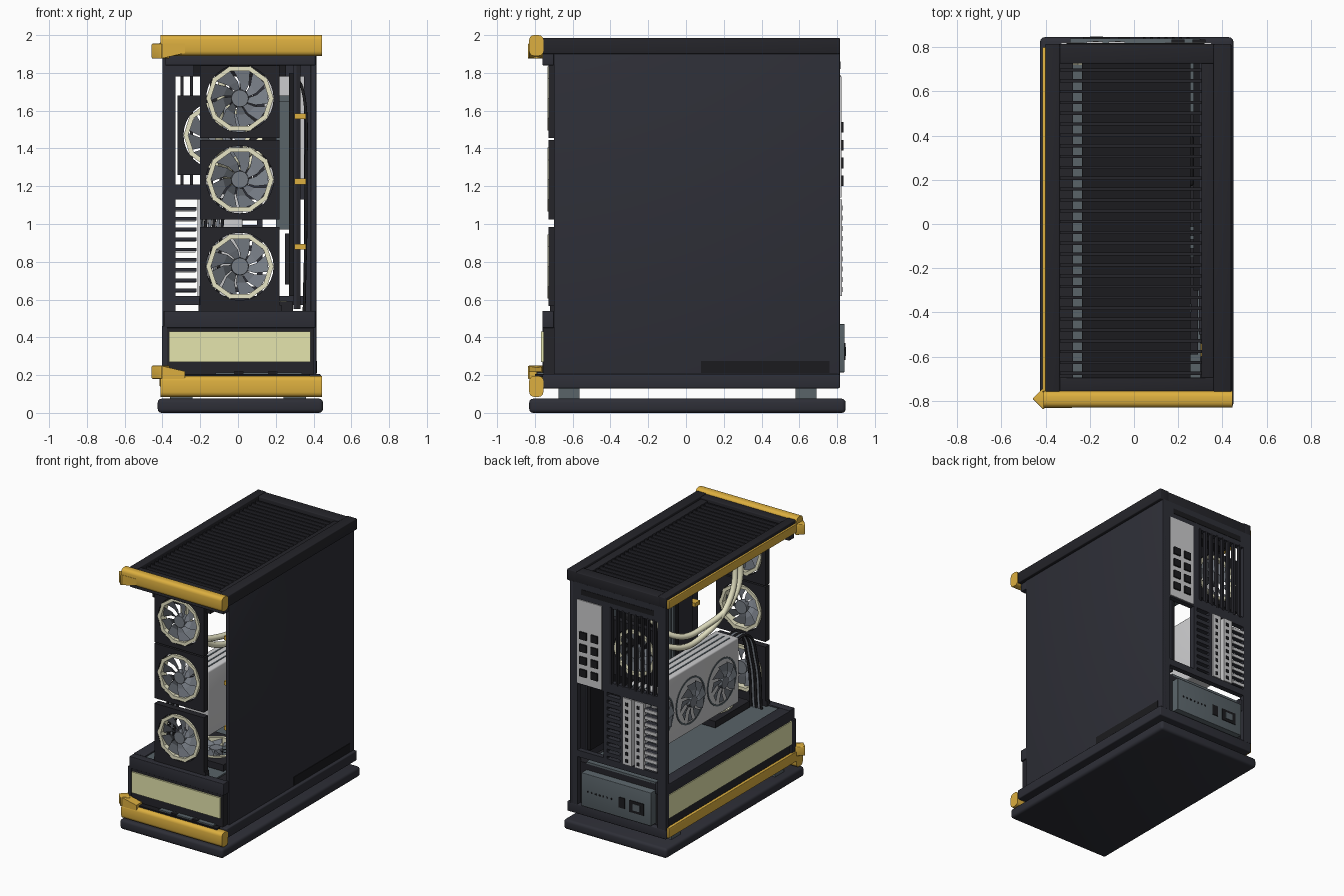
import bpy, bmesh
from math import sin, cos, pi, radians
from mathutils import Matrix

old = bpy.data.objects.get("Cube")
if old:
    bpy.data.objects.remove(old, do_unlink=True)


def material(name, *rgb):
    m = bpy.data.materials.new(name)
    m.use_nodes = True
    m.diffuse_color = (*rgb, 1)
    m.node_tree.nodes["Principled BSDF"].inputs["Base Color"].default_value = (*rgb, 1)
    return m


CHARCOAL = material("charcoal", .027, .028, .038)
GRAPHITE = material("graphite", .018, .018, .023)
BLACK = material("black", .011, .011, .013)
GOLD = material("gold", .72, .43, .05)
CREAM = material("cream", .78, .78, .42)
IVORY = material("ivory", .8, .78, .56)
SLATE = material("slate", .1, .125, .14)
BLADE = material("blade grey", .18, .2, .23)
SILVER = material("silver", .6, .6, .61)


def finish(name, bm, mat, matrix=Matrix(), smooth=False):
    bmesh.ops.recalc_face_normals(bm, faces=bm.faces)
    me = bpy.data.meshes.new(name)
    bm.to_mesh(me)
    bm.free()
    me.materials.append(mat)
    ob = bpy.data.objects.new(name, me)
    bpy.context.collection.objects.link(ob)
    ob.matrix_world = matrix
    if smooth:
        bpy.ops.object.select_all(action='DESELECT')
        ob.select_set(True)
        bpy.context.view_layer.objects.active = ob
        bpy.ops.object.shade_smooth_by_angle(angle=radians(40))
    return ob


def box(name, x, y, z, mat, bevel=0, turn=0, lengthwise=False):
    bm = bmesh.new()
    bmesh.ops.create_cube(bm, size=1)
    size = [b - a for a, b in (x, y, z)]
    mid = [(a + b) / 2 for a, b in (x, y, z)]
    bmesh.ops.scale(bm, vec=size, verts=bm.verts)
    if bevel:
        # Lengthwise bars keep square ends
        edges = [e for e in bm.edges
                 if not lengthwise or abs(e.verts[0].co.x - e.verts[1].co.x) > .01]
        bmesh.ops.bevel(bm, geom=edges, offset=bevel, segments=3, profile=.5, affect='EDGES')
    return finish(name, bm, mat, Matrix.Translation(mid) @ Matrix.Rotation(turn, 4, 'Z'), bool(bevel))


def band(name, loops, mat, matrix):
    """Bridge a closed series of loops into a ring-shaped solid."""
    bm = bmesh.new()
    rows = [[bm.verts.new(p) for p in loop] for loop in loops]
    n = len(rows[0])
    for row, nxt in zip(rows, rows[1:] + rows[:1]):
        for i in range(n):
            j = (i + 1) % n
            bm.faces.new((row[i], row[j], nxt[j], nxt[i]))
    finish(name, bm, mat, matrix)


def circle(r, z, n):
    return [(r * cos(2 * pi * i / n), r * sin(2 * pi * i / n), z) for i in range(n)]


def square(h, z, n):
    return [(x / max(abs(x), abs(y)) * h, y / max(abs(x), abs(y)) * h, z) for x, y, z in circle(1, z, n)]


def fan(name, center, axis, angle, half=.21, depth=.05, framed=True):
    m = Matrix.Translation(center) @ Matrix.Rotation(radians(angle), 4, axis)
    d, r = depth / 2, half * .85
    if framed:
        band(name + "_frame", [square(half, d, 32), circle(r, d, 32),
                               circle(r, -d, 32), square(half, -d, 32)], GRAPHITE, m)
        e = d + .006
        band(name + "_ring", [circle(r, e, 10), circle(r * .86, e, 10),
                              circle(r * .86, -e, 10), circle(r, -e, 10)], IVORY, m)
    # Swept blades around a hub
    bm = bmesh.new()
    for k in range(9):
        a, prev = k * 2 * pi / 9, None
        for f in (.2, .5, .87):
            lead = a + f * .6
            pair = [bm.verts.new((r * f * cos(t), r * f * sin(t), h * d))
                    for t, h in ((lead, .9), (lead + .6, -.2))]
            if prev:
                bm.faces.new((prev[0], pair[0], pair[1], prev[1]))
            prev = pair
    finish(name + "_blades", bm, BLADE, m)
    bm = bmesh.new()
    bmesh.ops.create_cone(bm, cap_ends=True, segments=20, radius1=r * .28, radius2=r * .25, depth=depth)
    finish(name + "_hub", bm, BLADE, m, True)


def tube(name, points, radius, mat):
    cu = bpy.data.curves.new(name, 'CURVE')
    cu.dimensions = '3D'
    cu.bevel_depth, cu.bevel_resolution, cu.resolution_u = radius, 2, 8
    s = cu.splines.new('BEZIER')
    s.bezier_points.add(len(points) - 1)
    for bp, p in zip(s.bezier_points, points):
        bp.co = p
        bp.handle_left_type = bp.handle_right_type = 'AUTO'
    cu.materials.append(mat)
    bpy.context.collection.objects.link(bpy.data.objects.new(name, cu))


WIDE, LONG = (-.4, .44), (-.76, .815)

# Base, feet and lower chassis
box("base_slab", (-.425, .45), (-.83, .845), (0, .075), CHARCOAL, .02)
for x in (-.3, .3):
    for y in (-.62, .635):
        box("foot", (x - .06, x + .06), (y - .055, y + .055), (.07, .135), SLATE)
box("lower_frame", WIDE, LONG, (.13, .205), CHARCOAL, .008)
box("shroud_body", (-.385, .4), (-.755, .78), (.2, .52), GRAPHITE)
box("shroud_front_lip", (-.39, .41), (-.76, -.7), (.45, .54), CHARCOAL, .004)
box("shroud_side_lip", (-.395, -.3), (-.7, .8), (.45, .54), CHARCOAL, .004)
box("shroud_corner", (-.403, -.375), (-.76, -.71), (.2, .46), CHARCOAL)
box("shroud_floor", (-.3, .3), (-.7, .78), (.515, .53), SLATE)
box("front_light_panel", (-.365, .385), (-.767, -.75), (.27, .43), CREAM)
box("side_light_panel", (-.402, -.38), (-.71, .78), (.28, .46), CREAM)

# Top frame with slats
for name, x, y, z in (("right", (-.4, -.335), LONG, 1.985), ("left", (.36, .44), LONG, 1.985),
                      ("inner_left", (.305, .37), (-.7, .73), 1.965),
                      ("front", (-.35, .37), (-.76, -.695), 1.98),
                      ("back", (-.35, .37), (.725, .815), 1.98)):
    box("top_rail_" + name, x, y, (1.9, z), GRAPHITE, .006)
box("top_inner_ledge", (-.34, -.275), (-.7, .73), (1.9, 1.92), GRAPHITE)
for i in range(29):
    y = -.675 + i * .049
    box("top_slat", (-.34, .32), (y - .007, y + .007), (1.93, 1.96), GRAPHITE)
box("front_upper_rail", (-.385, .41), (-.76, -.7), (1.84, 1.905), CHARCOAL, .004)
box("radiator", (-.235, .255), (-.7, .725), (1.78, 1.9), BLACK)

# Solid side panel
box("side_panel", (.385, .415), (-.7, .815), (.2, 1.905), CHARCOAL, .004)
box("side_panel_vent", (.41, .419), (.08, .76), (.21, .275), BLACK)

# Gold trim: front bars, side strips, corner clamps
for level, z, strip, clamp, flip in (("lower", (.085, .195), (.14, .215), (.18, .25), -1),
                                     ("upper", (1.89, 2), (1.895, 1.96), (1.875, 1.955), 1)):
    box(level + "_gold_bar", (-.41, .445), (-.83, -.755), z, GOLD, .025, lengthwise=True)
    box(level + "_gold_strip", (-.415, -.39), (-.76, .8), strip, GOLD, .004)
    box(level + "_clamp", (-.445, -.375), (-.825, -.755), clamp, GOLD, .006, pi / 4)
    arm = box(level + "_clamp_arm", (-.41, -.28), (-.832, -.765), clamp, GOLD)
    for v in arm.data.vertices:
        if v.co.x > 0 and v.co.z * flip < 0:
            v.co.z += .03 * flip
box("front_port_recess", (-.3, .38), (-.8, -.75), (.19, .205), BLACK)
box("front_port_strip", (-.12, .34), (-.79, -.755), (.2, .215), SLATE)
for x in (-.02, .16):
    box("front_port", (x, x + .05), (-.792, -.765), (.203, .218), BLACK)

# Case fans
for z in (1.665, 1.235, .775):
    fan("front_fan", (.01, -.702, z), 'X', 90)
box("fan_bracket", (-.21, .23), (-.72, -.68), (.53, .57), GRAPHITE)
fan("rear_fan", (-.11, .75, 1.47), 'X', -90)
fan("floor_fan", (.08, -.38, .565), 'X', 0)

# Rear frame
REAR = (.775, .815)
for name, x, z in (("rear_pillar_left", (.35, .41), (.2, 1.905)),
                   ("rear_pillar_right", (-.4, -.33), (.2, 1.905)),
                   ("rear_top_bar", (-.34, .36), (1.78, 1.905)),
                   ("rear_middle_bar", (-.34, .36), (1.13, 1.21)),
                   ("rear_divider", (.08, .14), (1.2, 1.8)),
                   ("rear_slot_post", (-.04, -.01), (.6, 1.15)),
                   ("rear_vent_post", (.1, .13), (.6, 1.15)),
                   ("rear_lower_bar", (-.34, .36), (.57, .62))):
    box(name, x, REAR, z, CHARCOAL)
box("rear_top_groove", (-.3, .32), (.81, .818), (1.82, 1.86), BLACK)
for i in range(8):
    x = -.305 + i * .052
    box("grille_bar", (x, x + .016), (.79, .818), (1.2, 1.79), GRAPHITE)

# Port plate and expansion slots
box("port_plate", (.14, .35), (.79, .822), (1.14, 1.78), SILVER)
for row in range(4):
    for col in range(2):
        x, z = .17 + col * .095, 1.2 + row * .095
        box("rear_port", (x, x + .058), (.8, .834), (z, z + .056), BLACK)
for x in (-.115, -.215):
    box("slot_bracket", (x, x + .075), (.79, .825), (.62, 1.13), SILVER)
for i in range(9):
    z = .64 + i * .054
    box("slot_rung", (-.335, -.22), REAR, (z, z + .018), CHARCOAL)
    box("slot_cover", (-.33, -.225), (.815, .822), (z - .006, z + .018), SILVER)
    box("vent_rung", (-.02, .11), REAR, (z, z + .03), CHARCOAL)
    for x in (-.085, -.185):
        box("bracket_hole", (x, x + .024), (.82, .828), (z, z + .026), BLACK)

# Power supply
box("power_supply", (-.29, .3), (.5, .84), (.215, .47), SLATE, .004)
box("power_socket", (-.23, -.11), (.83, .845), (.28, .37), BLACK)
box("socket_face", (-.2, -.14), (.84, .848), (.3, .35), SLATE)
box("power_switch", (-.07, -.02), (.83, .845), (.29, .37), BLACK)
for i in range(7):
    box("power_vent", (.04 + i * .033, .052 + i * .033), (.835, .843), (.33, .342), BLACK)

# Motherboard and tray
box("board_tray", (.295, .31), (-.5, .78), (.55, 1.85), CHARCOAL)
box("cable_cover", (.31, .33), (-.5, -.42), (.55, 1.85), GRAPHITE)
box("motherboard", (.27, .295), (-.3, .77), (.62, 1.8), BLACK)
box("board_cover", (.21, .27), (.5, .77), (1.15, 1.68), SLATE)
box("heat_spreader", (.25, .27), (-.2, .5), (.68, .95), GRAPHITE)
for i in range(4):
    y = -.15 + i * .04
    box("memory_stick", (.2, .27), (y, y + .018), (.97, 1.65), SLATE)
box("pump_block", (.13, .27), (.17, .4), (1.3, 1.53), BLACK, .015)
for z in (1.57, 1.225, .88):
    box("cable_comb", (.3, .36), (-.6, -.54), (z - .015, z + .015), GOLD)

# Graphics card
box("card_body", (-.17, .025), (-.4, .77), (.66, 1.16), SILVER, .012)
for y in (.57, .19, -.19):
    fan("card_fan", (-.185, y, .9), 'Y', -90, half=.2, depth=.03, framed=False)
    band("card_fan_rim", [circle(r, z, 32) for r, z in ((.178, 0), (.165, 0), (.165, .006), (.178, .006))],
         SLATE, Matrix.Translation((-.168, y, .9)) @ Matrix.Rotation(-pi / 2, 4, 'Y'))
for i in range(3):
    x = -.13 + i * .05
    box("card_top_groove", (x, x + .012), (-.35, .7), (1.157, 1.163), SLATE)

# Coolant hoses and cables
for k in (0, 1):
    o = k * .06
    tube("coolant_hose", [(.14, .3 - o, 1.4 + o), (0, .2 - o, 1.27 + o), (-.06, -.15, 1.25 + o),
                          (-.1, -.4 - o, 1.45), (-.08, -.49 - o, 1.8)], .022, IVORY)
for k in range(5):
    o = k * .022
    shade = BLADE if k % 2 else BLACK
    tube("card_cable", [(-.12 + o, -.38, 1.1), (-.15 + o, -.53, 1.12), (-.18 + o, -.61, .9),
                        (-.2 + o, -.63, .53)], .009, shade)
    tube("board_cable", [(.28, -.2 + o, 1.7), (.34, -.48 + o, 1.72), (.36, -.52 + o, 1.2),
                         (.35, -.5 + o, .53)], .008, shade)
